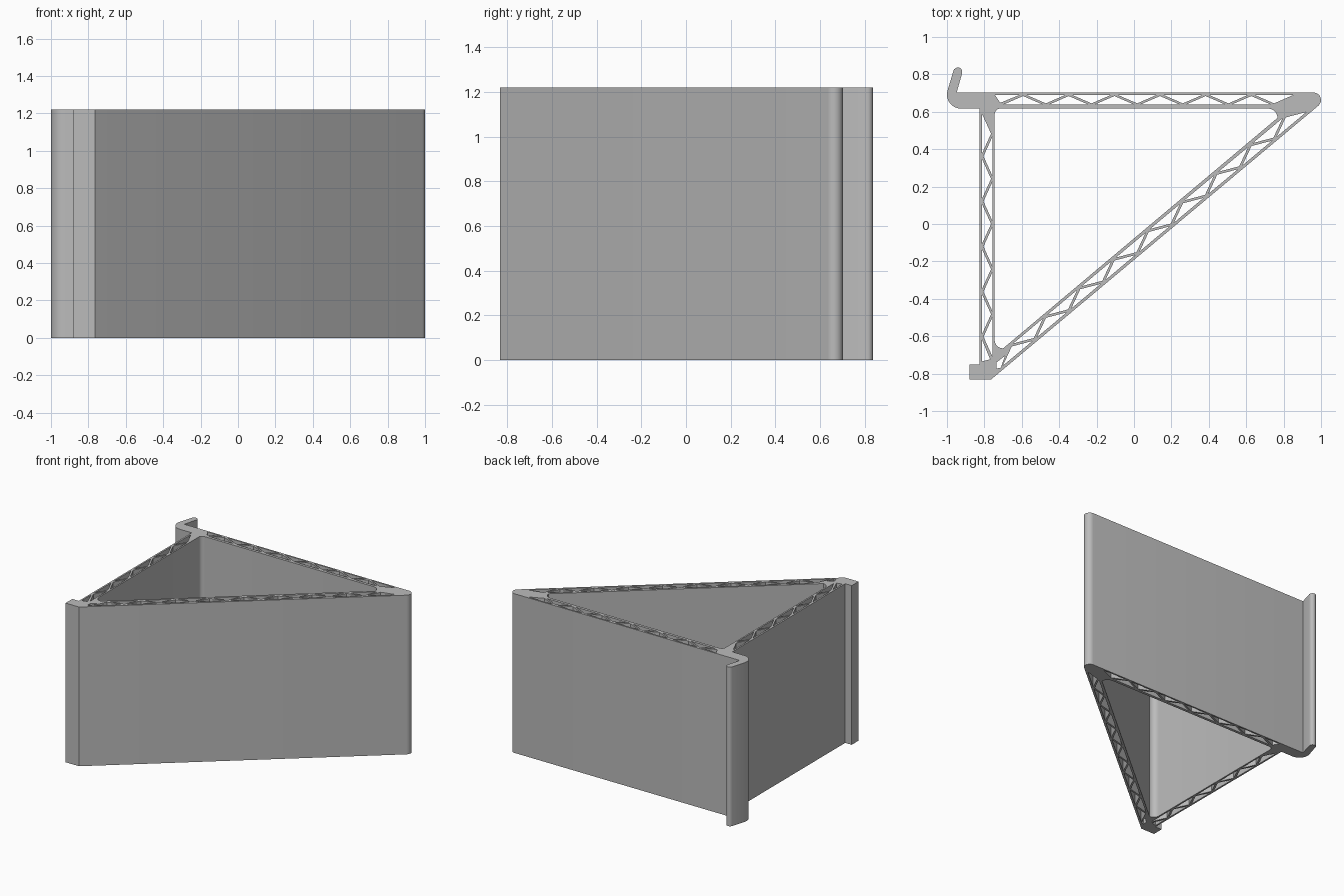
import bpy, bmesh
from math import radians, cos, sin
from mathutils import Vector

HEIGHT = 1.22

cube = bpy.data.objects.get("Cube")
if cube:
    bpy.data.objects.remove(cube, do_unlink=True)

grey = bpy.data.materials.new("light_grey")
grey.use_nodes = True
colour = (0.5, 0.5, 0.5, 1)
grey.diffuse_color = colour
grey.node_tree.nodes["Principled BSDF"].inputs["Base Color"].default_value = colour


def arc(x, y, r, start, end, steps=8):
    """Points along an arc, angles in degrees."""
    angles = [radians(start + (end - start) * i / steps) for i in range(steps + 1)]
    return [(x + r * cos(a), y + r * sin(a)) for a in angles]


def truss(origin, along, across, low, high, nodes, first_low, web=0.016):
    """Triangular cells between zigzag webs; nodes alternate low and high."""
    o, u, v = Vector(origin), Vector(along).normalized(), Vector(across).normalized()
    cells = []
    for k in range(1, len(nodes) - 1):
        a, b, c = nodes[k - 1:k + 2]
        base, tip = (low, high) if (k % 2 == 1) == first_low else (high, low)
        tip = base + (tip - base) * (1 - 2 * web / (c - a))
        cells.append([tuple(o + u * s + v * t)
                      for s, t in ((a + web, base), (c - web, base), (b, tip))])
    return cells


# Outer outline: foot, rounded far end, hook arm and its elbow
outline = [(-0.88, -0.832), (-0.765, -0.832)]
outline += arc(0.96, 0.663, 0.04, -50, 90)
outline += [(-0.948, 0.703)]
outline += arc(-0.942, 0.813, 0.024, -15, 165)
outline += arc(-0.925, 0.692, 0.075, 165, 270)
outline += [(-0.825, 0.617), (-0.825, -0.75), (-0.88, -0.75)]

# Large triangular opening with rounded corners
opening = arc(-0.715, 0.587, 0.03, 90, 180)
opening += arc(-0.70, -0.62, 0.045, 180, 270)
opening += arc(0.717, 0.567, 0.05, 0, 90)

loops = [outline, opening]

# Back wall cells
nodes = [-0.76] + [-0.715 + 0.122 * i for i in range(14)]
loops += truss((0, 0), (1, 0), (0, 1), 0.638, 0.691, nodes, False)

# Side wall cells
nodes = [-0.75] + [-0.724 + 0.1207 * i for i in range(12)]
loops += truss((0, 0), (0, 1), (1, 0), -0.812, -0.757, nodes, True)

# Diagonal wall cells
nodes = [0.08 + 0.1193 * i for i in range(19)]
loops += truss((-0.765, -0.832), (1.751, 1.464), (-1.464, 1.751),
               0.016, 0.072, nodes, True)

# Small cell at the foot
loops.append([(-0.735, -0.773), (-0.712, -0.768), (-0.69, -0.705), (-0.735, -0.74)])

# Fill the cross-section and extrude it upward
bm = bmesh.new()
for loop in loops:
    verts = [bm.verts.new((x, y, 0)) for x, y in loop]
    for i, v in enumerate(verts):
        bm.edges.new((verts[i - 1], v))
bmesh.ops.triangle_fill(bm, use_beauty=True, use_dissolve=False,
                        edges=bm.edges[:], normal=(0, 0, 1))
raised = bmesh.ops.extrude_face_region(bm, geom=bm.faces[:], use_keep_orig=True)
top = [g for g in raised["geom"] if isinstance(g, bmesh.types.BMVert)]
bmesh.ops.translate(bm, vec=(0, 0, HEIGHT), verts=top)
bmesh.ops.recalc_face_normals(bm, faces=bm.faces[:])

mesh = bpy.data.meshes.new("truss_bracket")
bm.to_mesh(mesh)
bm.free()
mesh.materials.append(grey)
bracket = bpy.data.objects.new("truss_bracket", mesh)
bpy.context.collection.objects.link(bracket)
bpy.context.view_layer.objects.active = bracket
bracket.select_set(True)
bpy.ops.object.shade_smooth_by_angle(angle=radians(30))
